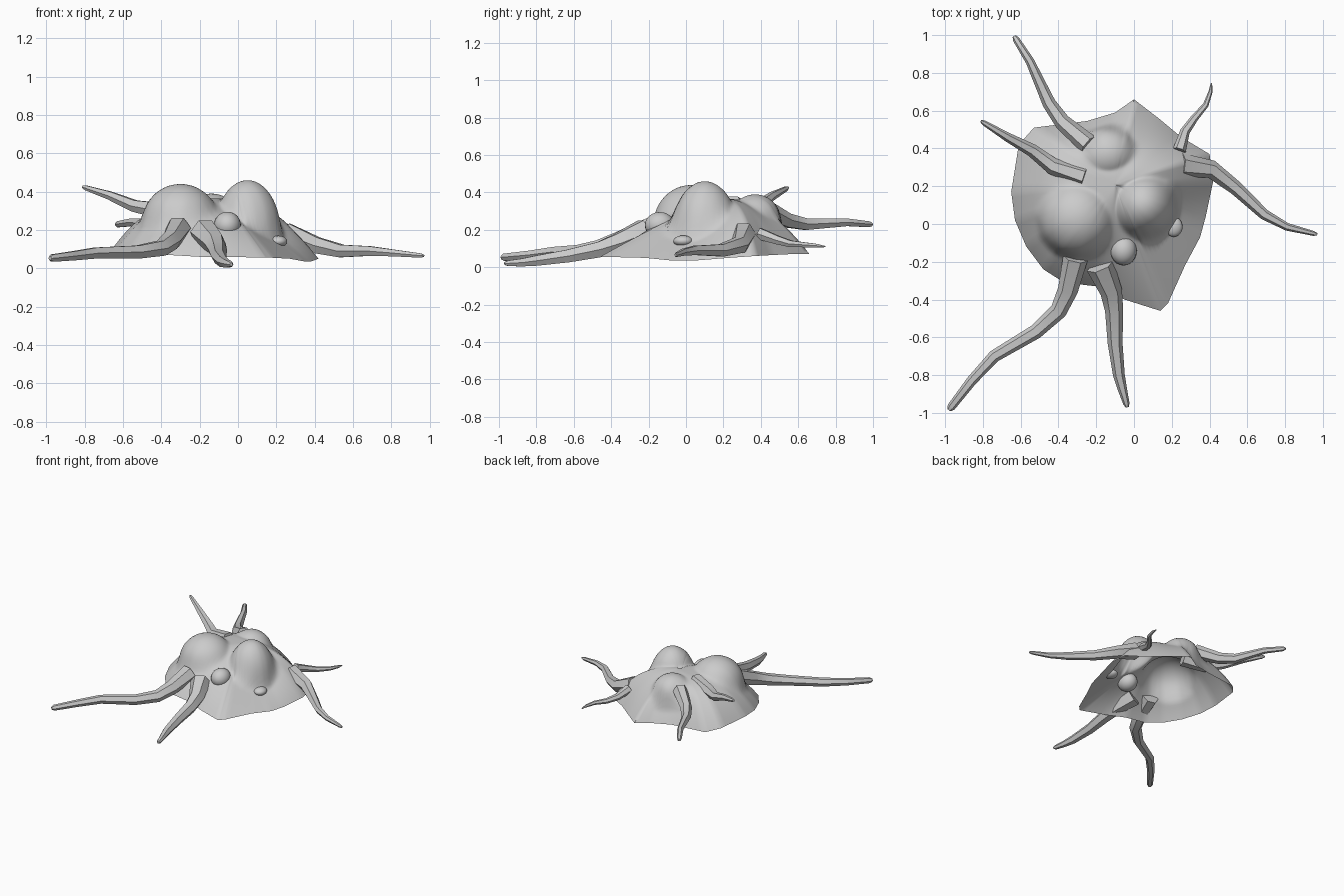
import bpy, bmesh, math
from mathutils import Vector

if "Cube" in bpy.data.objects:
    bpy.data.objects.remove(bpy.data.objects["Cube"])


def finish(bm, name, angle=35):
    bmesh.ops.recalc_face_normals(bm, faces=bm.faces)
    me = bpy.data.meshes.new(name)
    bm.to_mesh(me)
    bm.free()
    ob = bpy.data.objects.new(name, me)
    bpy.context.collection.objects.link(ob)
    bpy.ops.object.select_all(action='DESELECT')
    ob.select_set(True)
    bpy.context.view_layer.objects.active = ob
    bpy.ops.object.shade_smooth_by_angle(angle=math.radians(angle))
    return ob


# Open skirt shell: rim points are x, y, z and steepness of the dome profile
RIM = [(0, .66, .07, 2.0), (-.1, .59, .07, 2.3), (-.25, .545, .08, 2.6), (-.53, .51, .08, 2.9),
       (-.61, .42, .1, 3.0), (-.65, .17, .11, 3.0), (-.63, .02, .1, 3.0), (-.57, -.12, .09, 2.9),
       (-.48, -.24, .08, 2.8), (-.37, -.31, .07, 2.6), (-.2, -.33, .06, 2.2), (-.05, -.4, .06, 1.6),
       (.14, -.46, .055, 1.2), (.18, -.42, .055, 1.15), (.27, -.22, .05, 1.1), (.35, -.07, .035, 1.1),
       (.38, .04, .035, 1.3), (.42, .23, .05, 2.1), (.4, .37, .06, 2.5), (.25, .46, .065, 2.5),
       (.13, .56, .07, 2.1)]
APEX = Vector((-.1, .21, .365))
# Bumps that swell out of the shell: centre, radii
BUMPS = [((-.3, .03, .23), (.205, .205, .21)),
         ((.05, .1, .16), (.18, .185, .3)),
         ((-.14, .37, .24), (.155, .145, .15))]


def height(x, y, base):
    for (cx, cy, cz), (rx, ry, rz) in BUMPS:
        d = 1 - ((x - cx) / rx) ** 2 - ((y - cy) / ry) ** 2
        if d > 0:
            b = cz + rz * math.sqrt(d)
            base = max(base, b)
    return base


def shell(steps=5, rings_n=48):
    rim = []
    for a, b in zip(RIM, RIM[1:] + RIM[:1]):
        rim += [[p + (q - p) * k / steps for p, q in zip(a, b)] for k in range(steps)]
    bm = bmesh.new()
    rings = []
    for r in range(rings_n):
        t = 1 - r / rings_n
        ring = []
        for x, y, z, e in rim:
            px, py = APEX.x + (x - APEX.x) * t, APEX.y + (y - APEX.y) * t
            base = z + (APEX.z - z) * (1 - t ** e)
            ring.append(bm.verts.new((px, py, height(px, py, base))))
        rings.append(ring)
    n = len(rim)
    for a, b in zip(rings, rings[1:]):
        for i in range(n):
            j = (i + 1) % n
            bm.faces.new((a[i], a[j], b[j], b[i]))
    top = bm.verts.new((APEX.x, APEX.y, height(APEX.x, APEX.y, APEX.z)))
    for i in range(n):
        bm.faces.new((rings[-1][i], rings[-1][(i + 1) % n], top))
    # soften the creases round the bumps
    inner = [v for ring in rings[1:] for v in ring]
    for _ in range(3):
        bmesh.ops.smooth_vert(bm, verts=inner, factor=.5, use_axis_z=True)
    return finish(bm, "skirt_shell", 60)


# Small egg-shaped buds
def bud(name, centre, radii):
    bm = bmesh.new()
    bmesh.ops.create_uvsphere(bm, u_segments=24, v_segments=12, radius=1)
    for v in bm.verts:
        v.co = Vector(centre) + Vector([a * b for a, b in zip(v.co, radii)])
    return finish(bm, name)


# Tapered six-sided tentacle along a path
def tentacle(name, path, r0, r1, taper=.7, sides=6):
    pts = [Vector(p) for p in path]
    end = (pts[-1] - pts[-2]).normalized()
    pts.insert(-1, pts[-1] - end * .02)
    bm = bmesh.new()
    rings = []
    last = len(pts) - 1
    for i, p in enumerate(pts):
        d = (pts[min(i + 1, last)] - pts[max(i - 1, 0)]).normalized()
        side = d.cross(Vector((0, 0, 1))).normalized()
        up = side.cross(d)
        r = r0 + (r1 - r0) * (i / (last - 1)) ** taper if i < last else r1 * .5
        rings.append([bm.verts.new(p + side * math.cos(k * math.tau / sides) * r
                                   + up * math.sin(k * math.tau / sides) * r)
                      for k in range(sides)])
    for a, b in zip(rings, rings[1:]):
        for k in range(sides):
            j = (k + 1) % sides
            bm.faces.new((a[k], a[j], b[j], b[k]))
    bm.faces.new(rings[0])
    bm.faces.new(rings[-1])
    return finish(bm, name, 30)


shell()
bud("front_bud", (-.055, -.14, .225), (.07, .08, .07))
bud("side_bud", (.21, -.015, .14), (.047, .053, .03))

tentacle("front_left_tentacle",
         [(-.31, -.18, .21), (-.35, -.35, .145), (-.4, -.46, .105), (-.52, -.57, .085),
          (-.74, -.7, .08), (-.86, -.83, .065), (-.98, -.985, .052)], .066, .022)
tentacle("front_tentacle",
         [(-.18, -.22, .19), (-.12, -.36, .13), (-.105, -.46, .095), (-.1, -.63, .06),
          (-.08, -.8, .035), (-.06, -.88, .025), (-.035, -.97, .02)], .075, .017)
tentacle("right_tentacle",
         [(.25, .31, .18), (.41, .29, .12), (.54, .19, .09), (.69, .05, .09),
          (.81, -.015, .08), (.97, -.055, .065)], .065, .013)
tentacle("back_right_tentacle",
         [(.24, .39, .18), (.27, .49, .145), (.32, .56, .125), (.38, .63, .12),
          (.405, .7, .115), (.41, .745, .11)], .035, .007)
tentacle("back_left_tentacle",
         [(-.24, .42, .31), (-.38, .54, .25), (-.45, .64, .23), (-.5, .75, .235),
          (-.55, .86, .24), (-.635, .995, .228)], .055, .018)
tentacle("left_tentacle",
         [(-.26, .25, .33), (-.43, .305, .305), (-.54, .39, .325), (-.67, .46, .38),
          (-.81, .545, .425)], .055, .014, 1)
